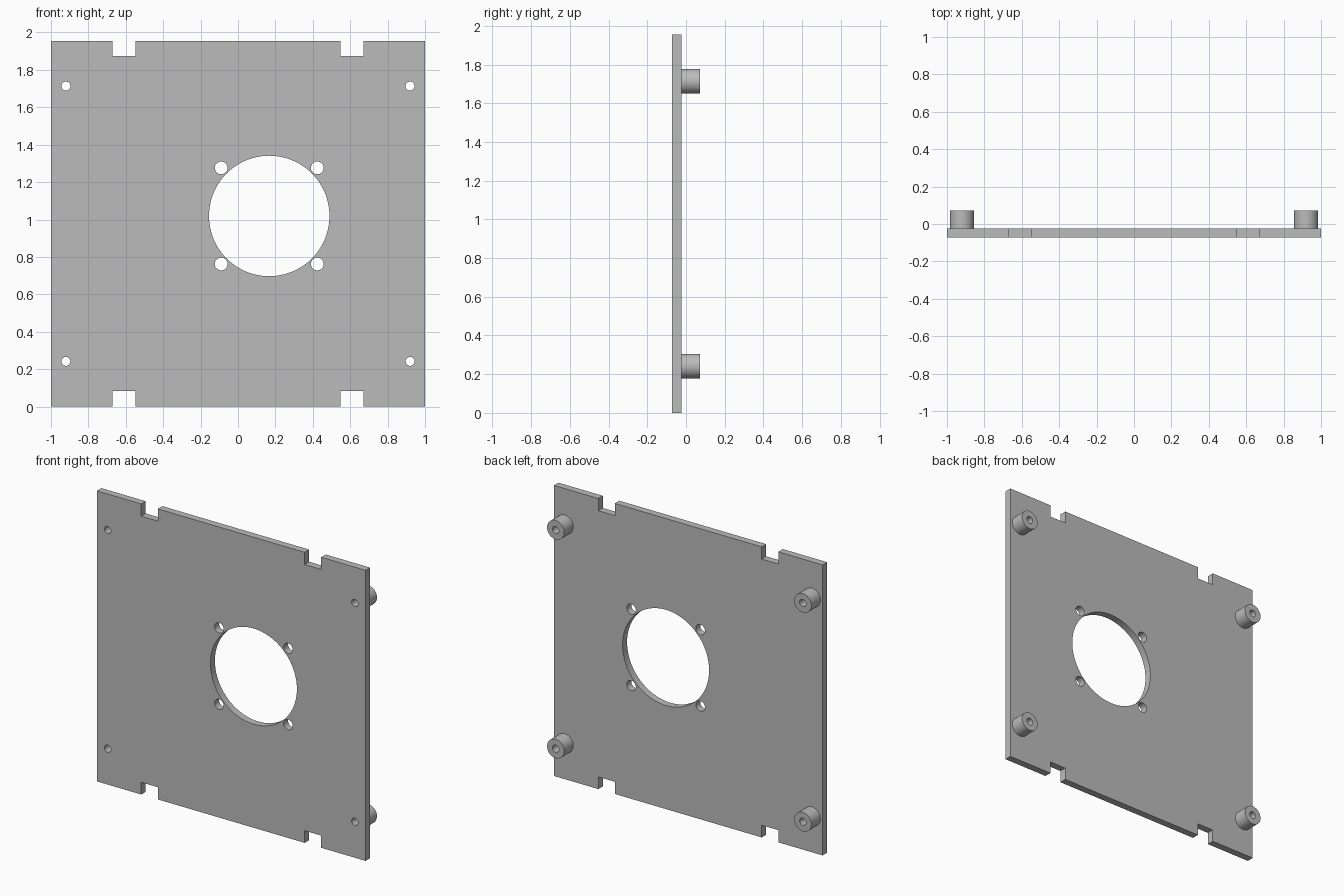
import bpy, bmesh, math

cube = bpy.data.objects.get("Cube")
if cube:
    bpy.data.objects.remove(cube, do_unlink=True)

# One grey for every part
grey = bpy.data.materials.new("plain_grey")
grey.use_nodes = True
colour = (0.5, 0.5, 0.5, 1)
grey.diffuse_color = colour
grey.node_tree.nodes["Principled BSDF"].inputs["Base Color"].default_value = colour

HEIGHT = 1.955
MID = HEIGHT / 2
BACK = 0.072            # half of the total depth
THICK = 0.048           # plate thickness
MOUNT_X, MOUNT_Z = 0.92, 0.736
BORE = 0.024


def circle(x, z, r, n=48):
    return [(x + r * math.cos(i * math.tau / n), z + r * math.sin(i * math.tau / n))
            for i in range(n)]


def extruded(name, loops, y0, y1):
    """Fill closed x-z outlines (inner loops become holes) from y0 to y1."""
    curve = bpy.data.curves.new(name, "CURVE")
    curve.dimensions = "2D"
    curve.fill_mode = "BOTH"
    curve.extrude = (y1 - y0) / 2
    for loop in loops:
        spline = curve.splines.new("POLY")
        spline.points.add(len(loop) - 1)
        for point, (x, z) in zip(spline.points, loop):
            point.co = (x, z, 0, 1)
        spline.use_cyclic_u = True
    obj = bpy.data.objects.new(name, curve)
    bpy.context.collection.objects.link(obj)
    obj.rotation_euler.x = math.pi / 2
    obj.location.y = (y0 + y1) / 2
    bpy.ops.object.select_all(action="DESELECT")
    obj.select_set(True)
    bpy.context.view_layer.objects.active = obj
    bpy.ops.object.convert(target="MESH")
    obj = bpy.context.object
    bm = bmesh.new()
    bm.from_mesh(obj.data)
    bmesh.ops.remove_doubles(bm, verts=bm.verts, dist=1e-5)
    bmesh.ops.recalc_face_normals(bm, faces=bm.faces)
    bm.to_mesh(obj.data)
    bm.free()
    obj.data.materials.clear()
    obj.data.materials.append(grey)
    bpy.ops.object.shade_smooth_by_angle(angle=math.radians(30))
    return obj


# Plate outline: one notched edge, turned half a circle for the other
inner, outer, depth = 0.547, 0.67, 0.082
edge = [(-1, 0)]
for a, b in ((-outer, -inner), (inner, outer)):
    edge += [(a, 0), (a, depth), (b, depth), (b, 0)]
edge.append((1, 0))
outline = edge + [(-x, HEIGHT - z) for x, z in edge]

corners = [(sx, sz) for sx in (-1, 1) for sz in (-1, 1)]
mounts = [(sx * MOUNT_X, MID + sz * MOUNT_Z) for sx, sz in corners]

# Fan opening with its four screw holes, and the corner holes
fan_x, fan_z, pitch = 0.167, 1.019, 0.257
holes = [circle(fan_x, fan_z, 0.322, 96)]
holes += [circle(fan_x + sx * pitch, fan_z + sz * pitch, 0.034) for sx, sz in corners]
holes += [circle(x, z, BORE) for x, z in mounts]
extruded("panel_plate", [outline] + holes, -BACK, THICK - BACK)

# Hollow standoffs on the back
for (sx, sz), (x, z) in zip(corners, mounts):
    name = f"standoff_{'upper' if sz > 0 else 'lower'}_{'left' if sx > 0 else 'right'}"
    extruded(name, [circle(x, z, 0.064), circle(x, z, BORE)], THICK - BACK, BACK)
